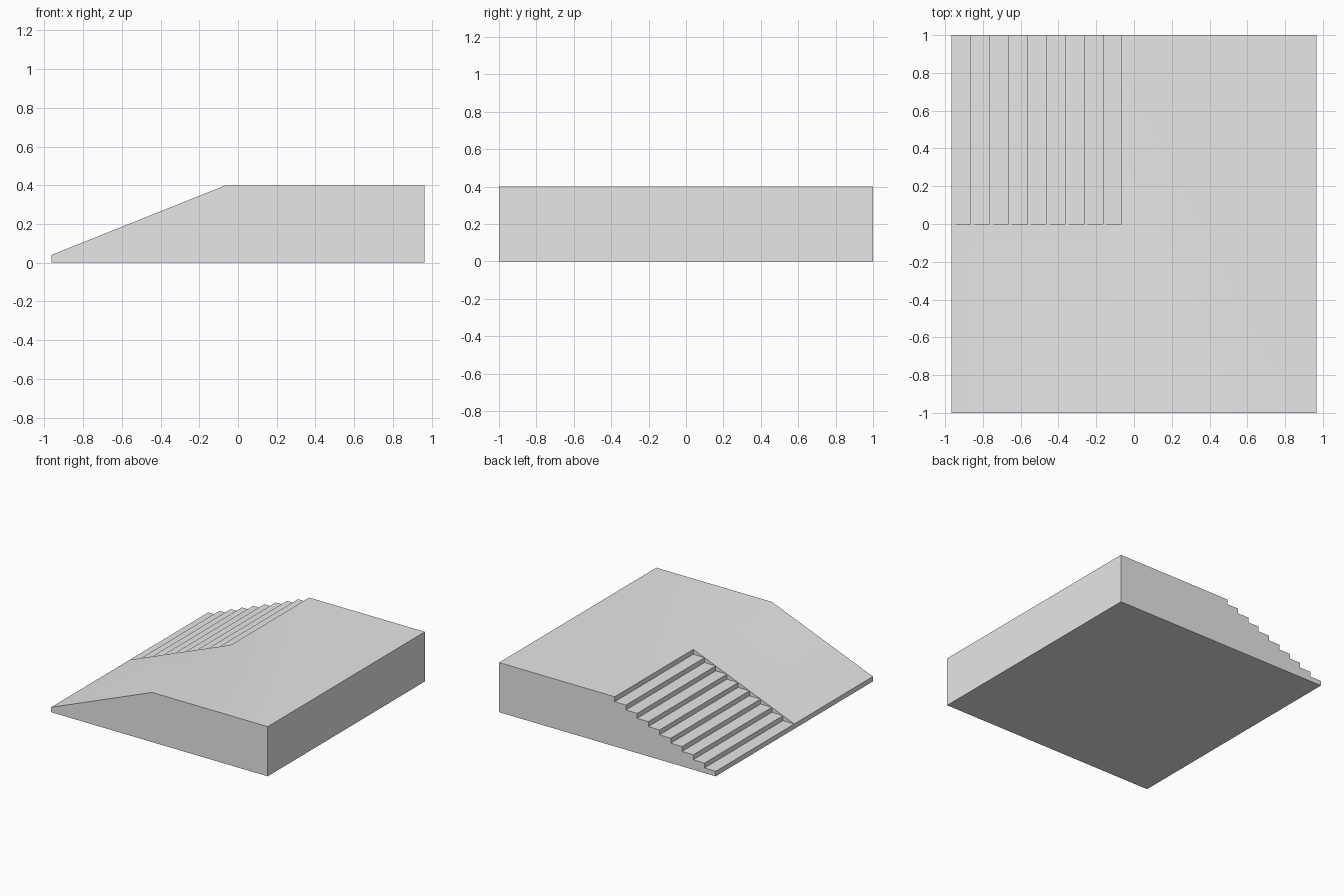
import bpy
import bmesh
import math

cube = bpy.data.objects.get("Cube")
if cube:
    bpy.data.objects.remove(cube, do_unlink=True)

HALF_X, HALF_Y = 0.965, 1.0
STEPS, RUN, RISE = 9, 0.1, 0.04

# Plain grey material
grey = bpy.data.materials.new("light_grey")
grey.use_nodes = True
grey.diffuse_color = (0.8, 0.8, 0.8, 1)
grey.node_tree.nodes["Principled BSDF"].inputs["Base Color"].default_value = grey.diffuse_color

# Profile points as (x, z): step edges lie on the ramp slope, corners lie below it
noses = [(-HALF_X + RUN * k, RISE * (k + 1)) for k in range(STEPS + 1)]
corners = [(noses[k + 1][0], noses[k][1]) for k in range(STEPS)]
foot, ridge = noses[0], noses[-1]
top_z = ridge[1]
stairs = [foot]
for corner, nose in zip(corners, noses[1:]):
    stairs += [corner, nose]

bm = bmesh.new()


def at(profile, y):
    return [(x, y, z) for x, z in profile]


def face(points):
    bm.faces.new([bm.verts.new(p) for p in points])


# Front wall with the ramp outline, back wall with the stair outline
base = [(HALF_X, top_z), (HALF_X, 0), (-HALF_X, 0)]
face(at([foot, ridge] + base, -HALF_Y))
face(at(stairs + base, HALF_Y))

# Ramp on the front half
face(at([foot, ridge], -HALF_Y) + at(noses[::-1], 0))

# Treads and risers on the back half
for a, b in zip(stairs, stairs[1:]):
    face(at([a, b], 0) + at([b, a], HALF_Y))

# Small wall between ramp and stairs
for k in range(STEPS):
    face(at([noses[k], corners[k], noses[k + 1]], 0))

# Upper platform, low edge, tall end and underside
face(at([ridge, (HALF_X, top_z)], -HALF_Y) + at([(HALF_X, top_z), ridge], HALF_Y) + at([ridge], 0))
face(at([(-HALF_X, 0), foot], -HALF_Y) + at([foot], 0) + at([foot, (-HALF_X, 0)], HALF_Y))
face(at(base[:2], -HALF_Y) + at(base[1::-1], HALF_Y))
face(at(base[1:], -HALF_Y) + at(base[:0:-1], HALF_Y))

# Weld into one closed solid
bmesh.ops.remove_doubles(bm, verts=bm.verts[:], dist=0.0005)
bmesh.ops.recalc_face_normals(bm, faces=bm.faces[:])
mesh = bpy.data.meshes.new("ramp_with_stairs")
bm.to_mesh(mesh)
bm.free()
mesh.materials.append(grey)

ramp = bpy.data.objects.new("ramp_with_stairs", mesh)
bpy.context.collection.objects.link(ramp)
bpy.ops.object.select_all(action="DESELECT")
ramp.select_set(True)
bpy.context.view_layer.objects.active = ramp
bpy.ops.object.shade_smooth_by_angle(angle=math.radians(30))
